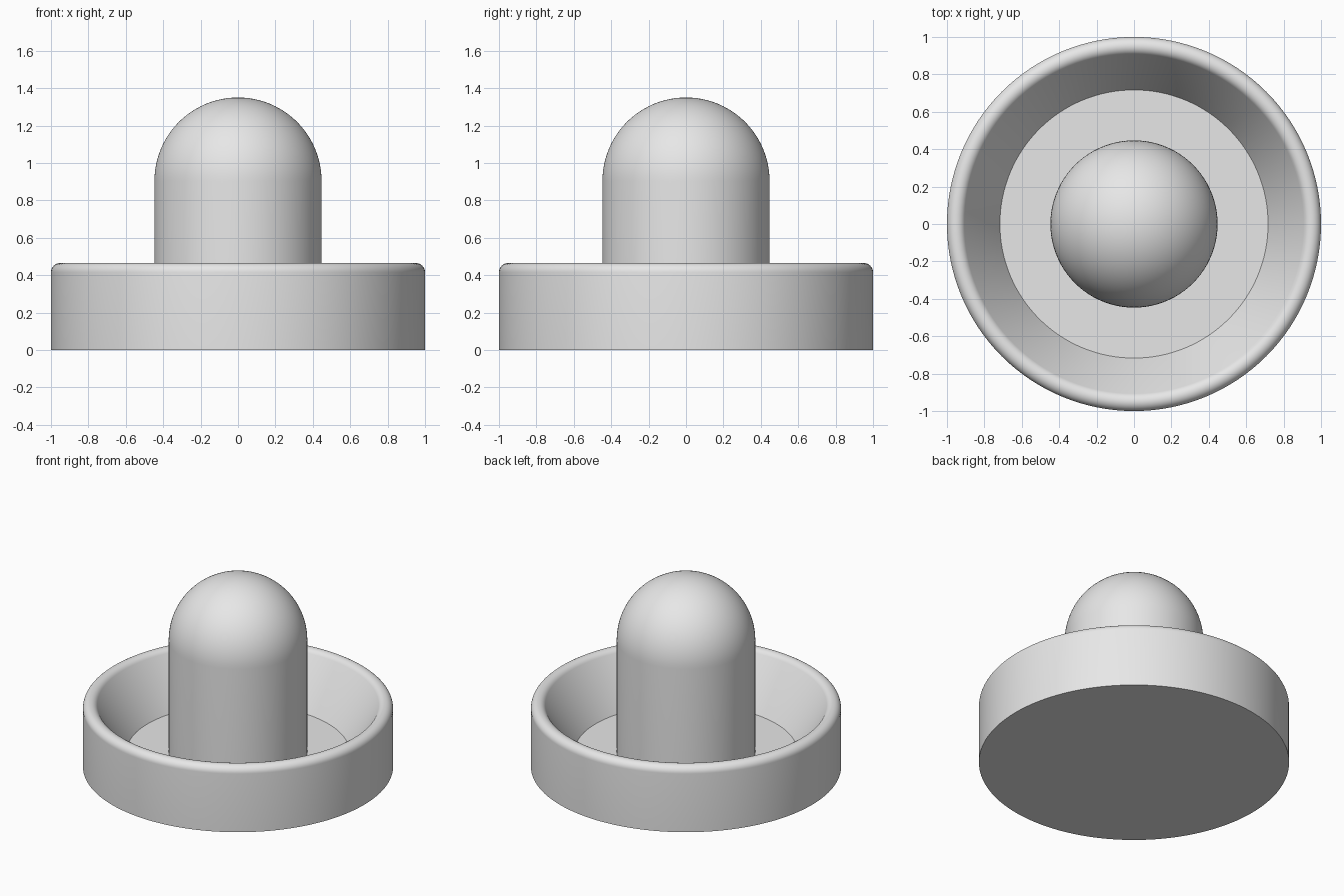
import bpy
import bmesh
from math import sin, cos, pi, radians

SEGMENTS = 128

if "Cube" in bpy.data.objects:
    bpy.data.objects.remove(bpy.data.objects["Cube"], do_unlink=True)

grey = bpy.data.materials.new("plain_grey")
grey.use_nodes = True
colour = (0.8, 0.8, 0.8, 1)
grey.diffuse_color = colour
grey.node_tree.nodes["Principled BSDF"].inputs["Base Color"].default_value = colour


def arc(cx, cz, r, start, end, steps):
    """Profile points along an arc, angles in radians."""
    angles = [start + (end - start) * i / steps for i in range(steps + 1)]
    return [(cx + r * cos(a), cz + r * sin(a)) for a in angles]


def lathe(name, profile):
    """Turn a (radius, height) profile around the z axis."""
    bm = bmesh.new()
    verts = [bm.verts.new((max(r, 0), 0, z)) for r, z in profile]
    edges = [bm.edges.new(pair) for pair in zip(verts, verts[1:])]
    bmesh.ops.spin(bm, geom=verts + edges, cent=(0, 0, 0), axis=(0, 0, 1),
                   angle=2 * pi, steps=SEGMENTS, use_duplicate=False)
    bmesh.ops.remove_doubles(bm, verts=bm.verts, dist=0.0001)
    bmesh.ops.recalc_face_normals(bm, faces=bm.faces)
    mesh = bpy.data.meshes.new(name)
    bm.to_mesh(mesh)
    bm.free()
    mesh.materials.append(grey)
    obj = bpy.data.objects.new(name, mesh)
    bpy.context.collection.objects.link(obj)
    bpy.ops.object.select_all(action="DESELECT")
    obj.select_set(True)
    bpy.context.view_layer.objects.active = obj
    bpy.ops.object.shade_smooth_by_angle(angle=radians(30))
    return obj


# Dish: flat underside, upright wall, rounded rim, sloping inner wall, flat floor
rim = arc(0.95, 0.415, 0.05, 0, radians(149), 14)
lathe("base_dish", [(0, 0), (1, 0)] + rim + [(0.717, 0.11), (0, 0.11)])

# Handle: round post with a domed top, seated slightly into the floor
dome = arc(0, 0.903, 0.447, 0, pi / 2, 24)
lathe("handle_post", [(0, 0.1), (0.447, 0.1)] + dome)
